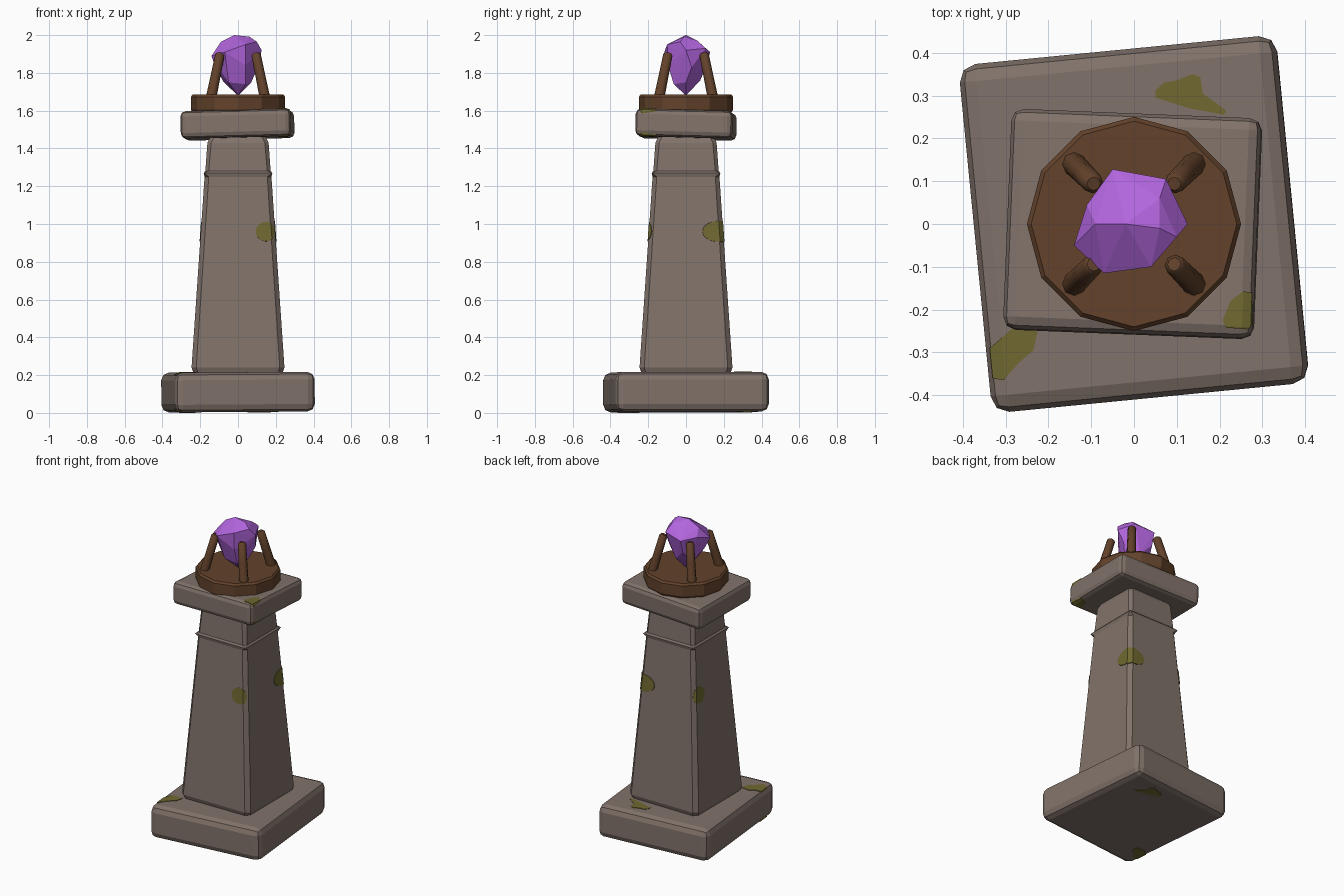
import bpy, bmesh
from math import radians, sin, cos, pi
from mathutils import Matrix, Vector, Euler

old = bpy.data.objects.get("Cube")
if old:
    bpy.data.objects.remove(old, do_unlink=True)


def material(name, rgb):
    m = bpy.data.materials.new(name)
    m.use_nodes = True
    m.diffuse_color = (*rgb, 1)
    m.node_tree.nodes["Principled BSDF"].inputs["Base Color"].default_value = (*rgb, 1)
    return m


STONE = material("warm grey stone", (0.22, 0.17, 0.145))
MOSS = material("olive moss", (0.16, 0.14, 0.03))
WOOD = material("brown wood", (0.125, 0.055, 0.024))
GEM = material("purple crystal", (0.44, 0.13, 0.72))


def finish(name, bm, mat):
    bmesh.ops.recalc_face_normals(bm, faces=bm.faces)
    mesh = bpy.data.meshes.new(name)
    bm.to_mesh(mesh)
    bm.free()
    mesh.materials.append(mat)
    ob = bpy.data.objects.new(name, mesh)
    bpy.context.collection.objects.link(ob)
    return ob


def loft(bm, rings):
    """Skin a stack of equal vertex rings and close both ends."""
    loops = [[bm.verts.new(p) for p in ring] for ring in rings]
    for a, b in zip(loops, loops[1:]):
        for i in range(len(a)):
            j = (i + 1) % len(a)
            bm.faces.new((a[i], a[j], b[j], b[i]))
    bm.faces.new(loops[0])
    bm.faces.new(loops[-1])


def slab(name, half, centre, tilt, bevel, grow=0):
    """Bevelled stone block, slightly askew."""
    bm = bmesh.new()
    bmesh.ops.create_cube(bm, size=2)
    bmesh.ops.scale(bm, vec=[h + grow for h in half], verts=bm.verts)
    bmesh.ops.bevel(bm, geom=bm.edges[:], offset=bevel, segments=2,
                    profile=0.5, affect='EDGES')
    turn = Euler([radians(a) for a in tilt]).to_matrix().to_4x4()
    bm.transform(Matrix.Translation(centre) @ turn)
    return finish(name, bm, STONE)


def chamfered_square(h, c, z):
    k = h - c
    return [(h, -k, z), (h, k, z), (k, h, z), (-k, h, z),
            (-h, k, z), (-h, -k, z), (-k, -h, z), (k, -h, z)]


def pillar(name, grow=0):
    """Tapered shaft with a sharp collar ridge."""
    profile = [(0.232, 0.025, 0.2), (0.246, 0.025, 0.24), (0.177, 0.022, 1.25),
               (0.182, 0.002, 1.27), (0.173, 0.018, 1.28),
               (0.162, 0.02, 1.43), (0.148, 0.02, 1.46)]
    bm = bmesh.new()
    loft(bm, [chamfered_square(h + grow, c, z) for h, c, z in profile])
    return finish(name, bm, STONE)


def moss_skin(patch, helper):
    """Keep the part of a patch volume lying within a slightly grown stone."""
    mod = patch.modifiers.new("clip", 'BOOLEAN')
    mod.operation = 'INTERSECT'
    mod.solver = 'EXACT'
    mod.object = helper
    graph = bpy.context.evaluated_depsgraph_get()
    mesh = bpy.data.meshes.new_from_object(patch.evaluated_get(graph))
    patch.modifiers.clear()
    patch.data = mesh
    mesh.materials.clear()
    mesh.materials.append(MOSS)
    for p in mesh.polygons:
        p.material_index = 0


def moss_prism(name, outline, low, high, helper):
    bm = bmesh.new()
    loft(bm, [[(x, y, z) for x, y in outline] for z in (low, high)])
    moss_skin(finish(name, bm, MOSS), helper)


def moss_blob(name, centre, size, helper):
    bm = bmesh.new()
    bmesh.ops.create_icosphere(bm, subdivisions=3, radius=1)
    bm.transform(Matrix.Translation(centre) @ Matrix.Diagonal((*size, 1)))
    moss_skin(finish(name, bm, MOSS), helper)


# Stone plinth, shaft and capstone, each with a grown helper for the moss
SKIN = 0.003
base = dict(half=(0.372, 0.408, 0.105), centre=(0, 0, 0.11),
            tilt=(0, -0.4, 5.6), bevel=0.04)
cap = dict(half=(0.292, 0.257, 0.072), centre=(-0.003, 0, 1.526),
           tilt=(-1.5, -1.5, -2.3), bevel=0.028)
slab("base_slab", **base)
pillar("pillar")
slab("capstone", **cap)
base_helper = slab("base_helper", grow=SKIN, **base)
cap_helper = slab("cap_helper", grow=SKIN, **cap)
pillar_helper = pillar("pillar_helper", grow=SKIN)

# Moss patches
moss_prism("base_moss_back",
           [(0.05, 0.295), (0.05, 0.312), (0.07, 0.33), (0.1, 0.335), (0.135, 0.35),
            (0.155, 0.343), (0.16, 0.305), (0.215, 0.265), (0.21, 0.255), (0.13, 0.27)],
           -0.1, 0.4, base_helper)
moss_prism("base_moss_front",
           [(-0.337, -0.29), (-0.285, -0.245), (-0.225, -0.25), (-0.235, -0.295),
            (-0.27, -0.325), (-0.305, -0.365), (-0.33, -0.36)],
           -0.1, 0.4, base_helper)
moss_prism("cap_moss",
           [(0.207, -0.225), (0.225, -0.18), (0.255, -0.157), (0.275, -0.16),
            (0.278, -0.235), (0.265, -0.246), (0.215, -0.242)],
           1.3, 1.8, cap_helper)
moss_blob("pillar_moss_corner", (0.17, 0.17, 0.96), (0.088, 0.088, 0.058), pillar_helper)
moss_blob("pillar_moss_front", (0.148, -0.2, 0.96), (0.054, 0.03, 0.052), pillar_helper)
moss_blob("pillar_moss_right", (-0.2, 0.148, 0.96), (0.03, 0.054, 0.052), pillar_helper)
for helper in (base_helper, cap_helper, pillar_helper):
    bpy.data.objects.remove(helper, do_unlink=True)

# Twelve-sided wooden dish
bm = bmesh.new()
loft(bm, [[(r * cos(i * pi / 6), r * sin(i * pi / 6), z) for i in range(12)]
          for r, z in ((0.24, 1.59), (0.25, 1.605), (0.25, 1.673), (0.24, 1.685))])
finish("wooden_dish", bm, WOOD)

# Four leaning prongs with rounded tips
for side, sx in (("left", 1), ("right", -1)):
    for end, sy in (("front", -1), ("back", 1)):
        foot = Vector((sx * 0.143, sy * 0.143, 1.665))
        tip = Vector((sx * 0.094, sy * 0.094, 1.905))
        axis = tip - foot
        bm = bmesh.new()
        loft(bm, [[(r * cos(i * pi / 4), r * sin(i * pi / 4), t * axis.length)
                   for i in range(8)]
                  for r, t in ((0.028, 0), (0.026, 0.5), (0.025, 0.96), (0.016, 1))])
        bm.transform(Matrix.Translation(foot)
                     @ axis.to_track_quat('Z', 'Y').to_matrix().to_4x4())
        prong = finish(f"prong_{end}_{side}", bm, WOOD)
        for p in prong.data.polygons:
            p.use_smooth = len(p.vertices) == 4

# Faceted crystal
points = [(0, 0, 1.68),
          (0.07, 0, 1.75), (0.02, 0.075, 1.76), (-0.075, 0.04, 1.75),
          (-0.05, -0.065, 1.75), (0.04, -0.065, 1.74),
          (0.105, 0.03, 1.83), (-0.05, 0.105, 1.83), (-0.12, -0.02, 1.83),
          (0.04, -0.095, 1.84),
          (0.125, 0, 1.92), (0.075, 0.105, 1.93), (-0.05, 0.128, 1.91),
          (-0.11, 0.045, 1.92), (-0.14, -0.05, 1.89), (-0.07, -0.115, 1.91),
          (0.04, -0.1, 1.95), (0.1, -0.03, 1.965),
          (-0.02, 0, 2.0), (0.06, -0.01, 1.992), (-0.09, 0, 1.965), (0.06, 0.06, 1.97)]
bm = bmesh.new()
hull = bmesh.ops.convex_hull(bm, input=[bm.verts.new(p) for p in points])
bmesh.ops.delete(bm, geom=[v for v in bm.verts if not v.link_faces], context='VERTS')
finish("crystal", bm, GEM)
